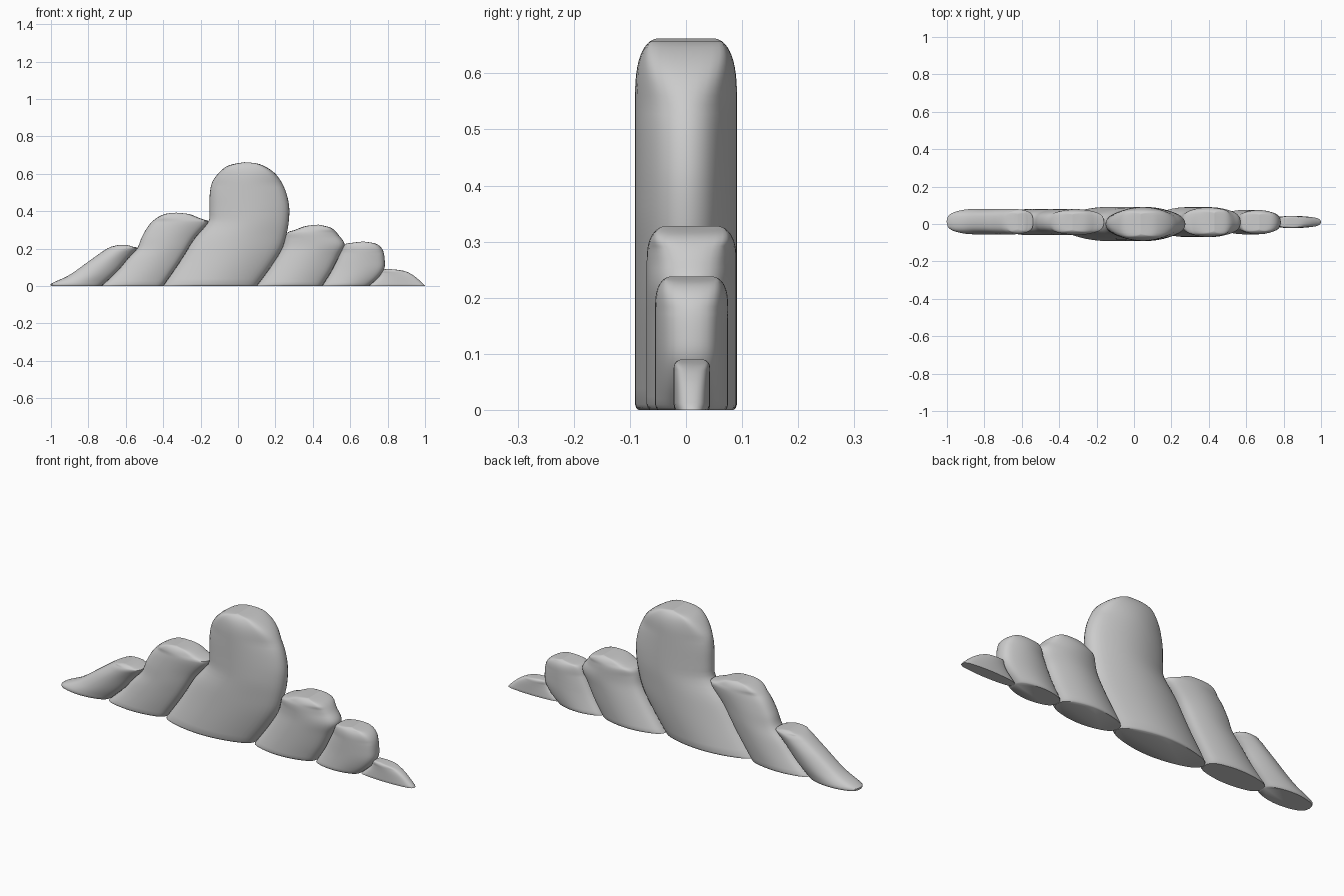
import bpy, bmesh, math
from mathutils import Vector

if "Cube" in bpy.data.objects:
    bpy.data.objects.remove(bpy.data.objects["Cube"])

# Leaning seams between neighbouring lobes, as (x, z)
S1 = [(-.73, 0), (-.65, .075), (-.59, .145), (-.54, .2)]
S2 = [(-.40, 0), (-.31, .13), (-.235, .25), (-.16, .34)]
S3 = [(.10, 0), (.18, .11), (.235, .2), (.26, .28)]
S4 = [(.45, 0), (.50, .08), (.54, .16), (.57, .22)]
S5 = [(.70, 0), (.75, .045), (.78, .088)]

# name, left outline, right outline, y min, y max, edge half thickness, top rounding height
LOBES = [
    ("lobe_far_left",
     [(-1, 0), (-.995, .015), (-.9, .06), (-.78, .145), (-.7, .2), (-.65, .217), (-.62, .22)],
     S1 + [(-.56, .209), (-.585, .217), (-.62, .22)], -.055, .08, .035, .04),
    ("lobe_left",
     S1 + [(-.515, .26), (-.48, .32), (-.44, .36), (-.39, .385), (-.33, .392)],
     S2 + [(-.2, .36), (-.26, .384), (-.33, .392)], -.06, .08, .038, .08),
    ("lobe_centre",
     S2 + [(-.153, .4), (-.15, .5), (-.13, .57), (-.06, .64), (.035, .662)],
     S3 + [(.272, .35), (.273, .43), (.25, .52), (.2, .6), (.12, .65), (.035, .662)],
     -.091, .091, .034, .12),
    ("lobe_right",
     S3 + [(.3, .298), (.36, .32), (.43, .328)],
     S4 + [(.54, .27), (.5, .31), (.43, .328)], -.07, .09, .038, .07),
    ("lobe_mid_right",
     S4 + [(.61, .231), (.67, .238)],
     S5 + [(.785, .13), (.775, .19), (.74, .225), (.67, .238)], -.055, .075, .034, .06),
    ("lobe_far_right",
     S5 + [(.82, .09)],
     [(1, 0), (.99, .012), (.94, .055), (.89, .08), (.82, .09)], -.022, .043, .02, .02),
]


def smooth_line(pts, n=12):
    """Catmull-Rom curve through the points."""
    p = [Vector(a) for a in pts]
    p = [2 * p[0] - p[1]] + p + [p[-1]]
    out = []
    for i in range(1, len(p) - 2):
        a, b, c, d = p[i - 1:i + 3]
        for k in range(n):
            t = k / n
            out.append(.5 * (2 * b + (c - a) * t + (2 * a - 5 * b + 4 * c - d) * t * t
                             + (3 * b - a - 3 * c + d) * t ** 3))
    return out + [p[-2]]


def x_at(line, z):
    for a, b in zip(line, line[1:]):
        if a.y <= z <= b.y and b.y > a.y:
            return a.x + (b.x - a.x) * (z - a.y) / (b.y - a.y)
    return line[-1].x


def make_lobe(name, left, right, y0, y1, edge, d):
    left, right = smooth_line(left), smooth_line(right)
    top = left[-1].y
    m, yc = (y1 - y0) / 2, (y0 + y1) / 2
    rows, half = 36, 20
    zs = [0, .004] + [.01 + (top - .01) * math.sin(math.pi / 2 * i / rows) for i in range(rows)]
    zs.append(top - 1e-5)
    w_ref = x_at(right, top - d) - x_at(left, top - d)
    bm = bmesh.new()
    rings = []
    for z in zs:
        xl, xr = x_at(left, z), x_at(right, z)
        s = max(0, (z - (top - d)) / d)
        k = min(1, (xr - xl) / w_ref) if s > 0 else 1
        f = .55 + .45 * math.sqrt(max(0, 1 - s ** 3))      # rounded top rim
        if z < .01:
            f *= .93 + .07 * math.sqrt(z / .01)            # small rounding at the base
        ring = []
        for j in range(2 * half):
            t = math.pi * j / half
            c = math.cos(t)
            # lens-shaped section with blunt ends
            e = edge * math.sqrt(max(0, 1 - abs(c) ** 14))
            lens = (m - edge) * (1 - (c * k) ** 2) * (1 if k == 1 else math.sqrt(max(0, 1 - abs(c) ** 14)))
            h = (e + lens) * f
            sign = -1 if j < half else 1
            ring.append(bm.verts.new(((xl + xr) / 2 + c * (xr - xl) / 2, yc + sign * h, z)))
        rings.append(ring)
    n = 2 * half
    for a, b in zip(rings, rings[1:]):
        for j in range(n):
            bm.faces.new((a[j], a[(j + 1) % n], b[(j + 1) % n], b[j]))
    bm.faces.new(rings[0])
    bm.faces.new(rings[-1])
    bmesh.ops.remove_doubles(bm, verts=bm.verts, dist=1e-5)
    bmesh.ops.recalc_face_normals(bm, faces=bm.faces)
    me = bpy.data.meshes.new(name)
    bm.to_mesh(me)
    bm.free()
    ob = bpy.data.objects.new(name, me)
    bpy.context.collection.objects.link(ob)
    bpy.ops.object.select_all(action='DESELECT')
    ob.select_set(True)
    bpy.context.view_layer.objects.active = ob
    bpy.ops.object.shade_smooth_by_angle(angle=math.radians(50))


for lobe in LOBES:
    make_lobe(*lobe)
